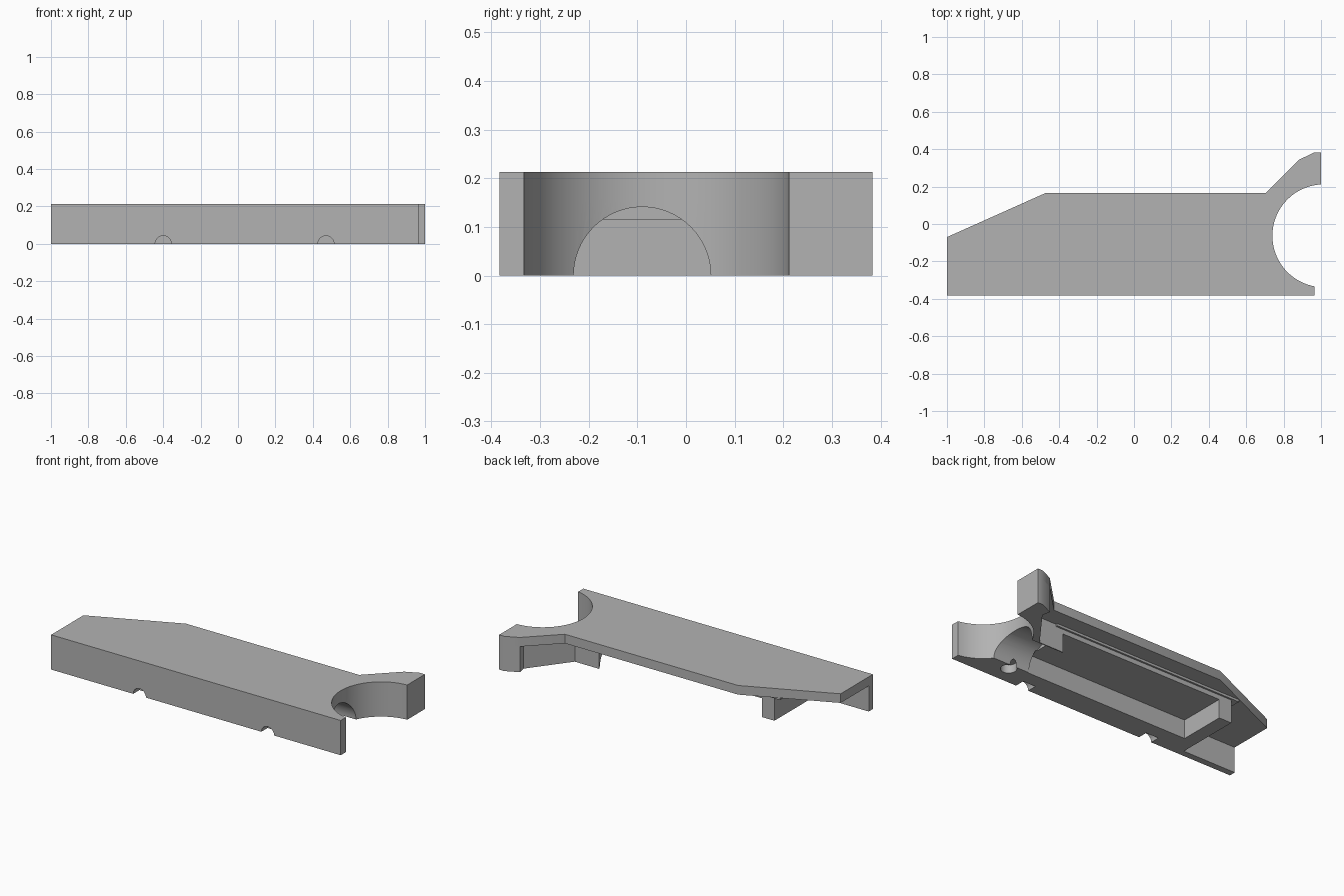
import bpy
import bmesh
from math import radians, cos, sin, pi
from mathutils import Matrix

cube = bpy.data.objects.get("Cube")
if cube:
    bpy.data.objects.remove(cube, do_unlink=True)

TOP, PLATE_BOTTOM = 0.213, 0.157

grey = bpy.data.materials.new("plain grey")
grey.use_nodes = True
colour = (0.45, 0.45, 0.45, 1)
grey.diffuse_color = colour
grey.node_tree.nodes["Principled BSDF"].inputs["Base Color"].default_value = colour


def finish(bm, name):
    bmesh.ops.recalc_face_normals(bm, faces=bm.faces)
    mesh = bpy.data.meshes.new(name)
    bm.to_mesh(mesh)
    bm.free()
    mesh.materials.append(grey)
    ob = bpy.data.objects.new(name, mesh)
    bpy.context.collection.objects.link(ob)
    return ob


def prism(name, outline, z0, z1):
    """Extrude a plan outline from z0 to z1."""
    bm = bmesh.new()
    face = bm.faces.new([bm.verts.new((x, y, z0)) for x, y in outline])
    top = bmesh.ops.extrude_face_region(bm, geom=[face])["geom"]
    bmesh.ops.translate(bm, vec=(0, 0, z1 - z0),
                        verts=[v for v in top if isinstance(v, bmesh.types.BMVert)])
    return finish(bm, name)


def box(name, x0, x1, y0, y1, z0, z1):
    return prism(name, [(x0, y0), (x1, y0), (x1, y1), (x0, y1)], z0, z1)


def cylinder(name, radius, length, centre, axis, sides=48):
    turn = {"X": Matrix.Rotation(pi / 2, 4, "Y"),
            "Y": Matrix.Rotation(pi / 2, 4, "X"),
            "Z": Matrix.Identity(4)}[axis]
    bm = bmesh.new()
    bmesh.ops.create_cone(bm, cap_ends=True, segments=sides, radius1=radius,
                          radius2=radius, depth=length,
                          matrix=Matrix.Translation(centre) @ turn)
    return finish(bm, name)


def cut(ob, cutter):
    mod = ob.modifiers.new("cut", "BOOLEAN")
    mod.operation, mod.solver, mod.object = "DIFFERENCE", "EXACT", cutter
    bpy.context.view_layer.objects.active = ob
    bpy.ops.object.modifier_apply(modifier=mod.name)
    bpy.data.objects.remove(cutter, do_unlink=True)


# Round bite in the right end, shared by the plate and the body
bite = []
for i in range(41):
    a = radians(93.1 + (259.5 - 93.1) * i / 40)
    bite.append((1.015 + 0.275 * cos(a), -0.063 + 0.275 * sin(a)))
front_right = [(0.965, -0.383), (-1, -0.383)]
arm_tip = [(0.885, 0.345), (0.965, 0.383), (1, 0.383)]

# Top plate with the chamfered corner and the arm
plate = prism("top_plate", front_right + [(-1, -0.07), (-0.47, 0.167), (0.705, 0.167)]
              + arm_tip + bite, PLATE_BOTTOM, TOP)

# Body below: front wall, box and arm wall
body = prism("lower_body", front_right + [(-1, -0.343), (-0.64, -0.343), (-0.64, 0.057),
             (0.715, 0.057), (0.895, 0.295)] + arm_tip + bite, 0, PLATE_BOTTOM)

# Pocket open to the back, and the half-round tunnel into the bite
cut(body, box("pocket_cutter", -0.555, 0.55, -0.235, 0.2, -0.1, 0.115))
cut(body, cylinder("tunnel_cutter", 0.141, 0.5, (0.79, -0.09, 0), "X", 64))

# Front notches and the blind hole in the underside
for x in (-0.4, 0.47):
    cut(body, cylinder("notch_cutter", 0.043, 0.12, (x, -0.383, 0), "Y"))
cut(body, cylinder("hole_cutter", 0.045, 0.1, (0.66, -0.27, 0), "Z"))

# Thin ledge between the box and the plate
ledge = box("box_ledge", -0.685, 0.6, -0.3, 0.068, 0.143, PLATE_BOTTOM)

for ob in (plate, body, ledge):
    bpy.ops.object.select_all(action="DESELECT")
    ob.select_set(True)
    bpy.context.view_layer.objects.active = ob
    bpy.ops.object.shade_smooth_by_angle(angle=radians(30))
